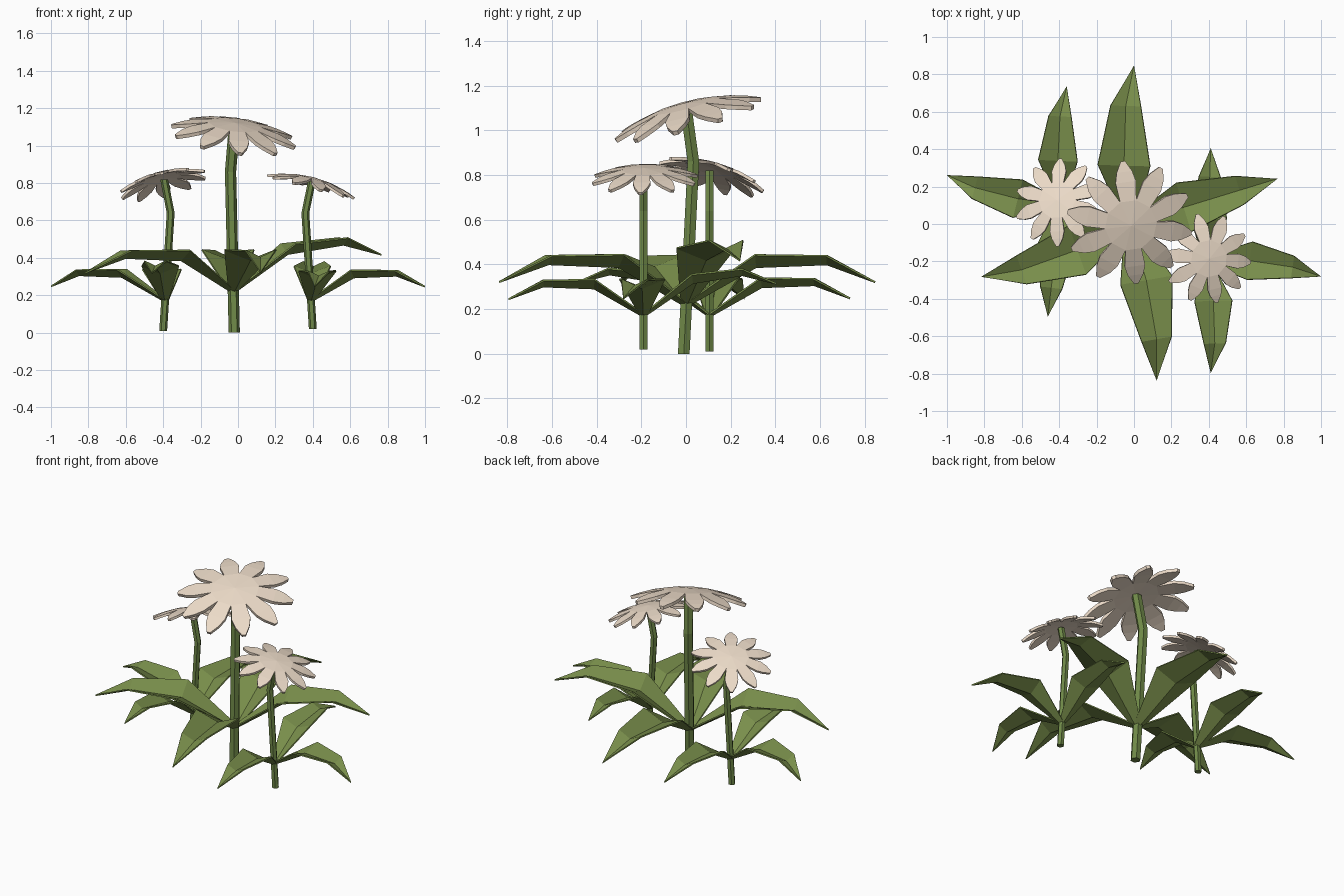
import bpy
from math import sin, cos, pi, radians
from mathutils import Vector

if "Cube" in bpy.data.objects:
    bpy.data.objects.remove(bpy.data.objects["Cube"])


def material(name, rgb):
    m = bpy.data.materials.new(name)
    m.diffuse_color = (*rgb, 1)
    m.use_nodes = True
    m.node_tree.nodes["Principled BSDF"].inputs["Base Color"].default_value = m.diffuse_color
    return m


GREEN = material("leaf_green", (0.19, 0.27, 0.07))
STEM = material("stem_green", (0.16, 0.25, 0.065))
CREAM = material("petal_cream", (0.84, 0.71, 0.58))


def build(name, verts, faces, mat, thickness=0):
    me = bpy.data.meshes.new(name)
    me.from_pydata([tuple(v) for v in verts], [], faces)
    me.materials.append(mat)
    ob = bpy.data.objects.new(name, me)
    bpy.context.collection.objects.link(ob)
    if thickness:
        mod = ob.modifiers.new("thickness", 'SOLIDIFY')
        mod.thickness = thickness
        mod.offset = -1
    return ob


# Stem: six-sided tube through a bent path
def stem(name, path, r, sides=6):
    verts = [(x + r * cos(2 * pi * i / sides), y + r * sin(2 * pi * i / sides), z)
             for x, y, z in path for i in range(sides)]
    faces = [list(range(sides))[::-1]]
    for k in range(len(path) - 1):
        for i in range(sides):
            a, b = k * sides + i, k * sides + (i + 1) % sides
            faces.append((a, b, b + sides, a + sides))
    faces.append(list(range((len(path) - 1) * sides, len(path) * sides)))
    build(name, verts, faces, STEM)


# Flower head: domed disc with ten pointed petals, tilted by its slopes in x and y
def head(name, centre, radius, slope, phase, n=10):
    rows = [(0.7, 0.165), (0.86, 0.125), (1.02, 0.035)]
    rd = 0.42
    pts = [(0, 0)]
    for i in range(n):
        a = radians(phase) + (i - 0.5) * 2 * pi / n
        pts.append((rd * cos(a), rd * sin(a)))
    faces = [(0, 1 + i, 1 + (i + 1) % n) for i in range(n)]
    for i in range(n):
        a = radians(phase) + i * 2 * pi / n
        right, left = 1 + i, 1 + (i + 1) % n
        for r, w in rows:
            k = len(pts)
            pts += [(r * cos(a) + s * w * sin(a), r * sin(a) - s * w * cos(a)) for s in (1, -1)]
            faces.append((right, k, k + 1, left))
            right, left = k, k + 1
    q = Vector((0, 0, 1)).rotation_difference(Vector((-slope[0], -slope[1], 1)))
    verts = [Vector(centre) + q @ (radius * Vector((x, y, -0.2 * (x * x + y * y)))) for x, y in pts]
    build(name, verts, faces, CREAM, 0.06 * radius)


# Leaf: folded blade, bowed slightly sideways, rising then drooping to a point
def leaf(name, base, tip, lift=0.0):
    b = Vector(base)
    d = Vector((tip[0] - b.x, tip[1] - b.y, 0))
    side = Vector((-d.y, d.x, 0))
    size = d.length
    bow = 0 if lift else 0.045
    verts = []
    for t, z, w, fold, s in [(0, 0.02, 0.03, 0.02, 0), (0.37, 0.275, 0.165, 0.065, bow),
                             (0.75, 0.27, 0.095, 0.045, bow)]:
        c = b + d * t + side * s + Vector((0, 0, (z + lift * t) * size))
        verts += [c + side * w, c - Vector((0, 0, fold * size)), c - side * w]
    verts.append(b + d * 1.01 + Vector((0, 0, (0.13 + lift) * size)))
    faces = []
    for k in (0, 3):
        faces += [(k, k + 1, k + 4, k + 3), (k + 1, k + 2, k + 5, k + 4)]
    faces += [(6, 7, 9), (7, 8, 9)]
    build(name, verts, faces, GREEN, 0.008)


# Plants: stem path, radius, head placement, leaf base and leaf tips (x, y, lift)
plants = {
    "centre": dict(
        path=[(-0.02, -0.01, 0), (-0.04, 0.033, 0.86), (-0.02, 0.0, 1.1)], r=0.03,
        head=((-0.015, -0.01, 1.122), 0.335, (-0.13, 0.27), 25),
        base=(-0.025, 0.0, 0.215),
        tips=[(0, 0.84, 0), (0.12, -0.83, 0), (-0.81, -0.28, 0), (0.76, 0.24, 0.12)]),
    "left": dict(
        path=[(-0.4, 0.105, 0.01), (-0.36, 0.105, 0.64), (-0.395, 0.105, 0.82)], r=0.021,
        head=((-0.413, 0.128, 0.842), 0.238, (0.25, -0.28), 18),
        base=(-0.39, 0.105, 0.17),
        tips=[(-0.36, 0.73, 0), (-0.995, 0.26, 0), (-0.46, -0.49, 0.12)]),
    "right": dict(
        path=[(0.4, -0.19, 0.02), (0.36, -0.19, 0.64), (0.395, -0.19, 0.81)], r=0.021,
        head=((0.403, -0.185, 0.832), 0.238, (-0.26, 0.02), 31),
        base=(0.39, -0.19, 0.17),
        tips=[(0.41, 0.4, 0.12), (0.995, -0.28, 0), (0.41, -0.79, 0)]),
}
for name, p in plants.items():
    stem(name + "_stem", p["path"], p["r"])
    head(name + "_flower_head", *p["head"])
    for i, (x, y, lift) in enumerate(p["tips"]):
        leaf(f"{name}_leaf_{i + 1}", p["base"], (x, y), lift)
